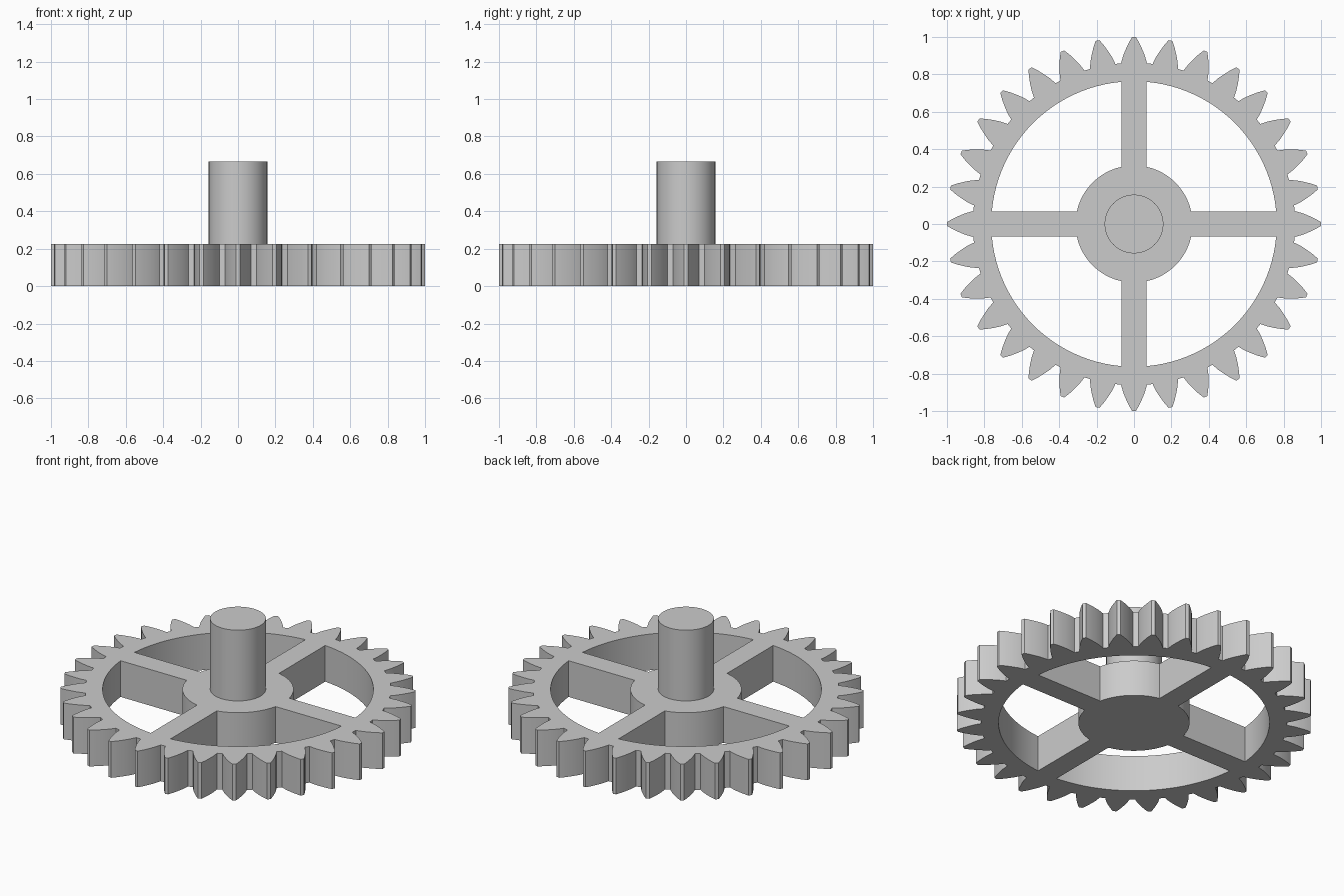
import bpy
import math

cube = bpy.data.objects.get("Cube")
if cube:
    bpy.data.objects.remove(cube, do_unlink=True)

TEETH = 32
THICK = 0.225
RIM_R, HUB_R, SPOKE_HALF = 0.763, 0.313, 0.068
SHAFT_R, SHAFT_TOP = 0.157, 0.665

grey = bpy.data.materials.new("plain grey")
grey.use_nodes = True
colour = (0.6, 0.6, 0.6, 1)
grey.diffuse_color = colour
grey.node_tree.nodes["Principled BSDF"].inputs["Base Color"].default_value = colour


def turn(points, angle):
    c, s = math.cos(angle), math.sin(angle)
    return [(x * c - y * s, x * s + y * c) for x, y in points]


def arc(radius, start, end, steps):
    return [(radius * math.cos(start + (end - start) * i / steps),
             radius * math.sin(start + (end - start) * i / steps))
            for i in range(steps + 1)]


def finish(obj, name):
    obj.name = name
    obj.data.name = name
    obj.data.materials.clear()
    obj.data.materials.append(grey)
    bpy.ops.object.select_all(action='DESELECT')
    obj.select_set(True)
    bpy.context.view_layer.objects.active = obj
    bpy.ops.object.shade_smooth_by_angle(angle=math.radians(25))


# Tooth outline pointing along +x: curved flanks, blunt tip, narrow valley
flank = [(0.859, 0.069), (0.872, 0.066), (0.90, 0.058), (0.93, 0.046),
         (0.965, 0.030), (0.985, 0.019), (1.0, 0.010)]
tooth = [(x, -y) for x, y in flank] + flank[::-1]
outline = []
for i in range(TEETH):
    outline += turn(tooth, math.tau * i / TEETH)

# Window between two spokes: rim arc outside, hub arc inside
a = math.asin(SPOKE_HALF / RIM_R)
b = math.asin(SPOKE_HALF / HUB_R)
quarter = math.pi / 2
window = arc(RIM_R, a, quarter - a, 24) + arc(HUB_R, quarter - b, b, 16)

# Gear wheel: filled outline with four windows, extruded
curve = bpy.data.curves.new("gear_wheel", 'CURVE')
curve.dimensions = '2D'
curve.fill_mode = 'BOTH'
curve.extrude = THICK / 2
for loop in [outline] + [turn(window, quarter * k) for k in range(4)]:
    spline = curve.splines.new('POLY')
    spline.points.add(len(loop) - 1)
    for point, (x, y) in zip(spline.points, loop):
        point.co = (x, y, 0, 1)
    spline.use_cyclic_u = True
wheel = bpy.data.objects.new("gear_wheel", curve)
bpy.context.collection.objects.link(wheel)
wheel.location.z = THICK / 2
bpy.ops.object.select_all(action='DESELECT')
wheel.select_set(True)
bpy.context.view_layer.objects.active = wheel
bpy.ops.object.convert(target='MESH')
wheel = bpy.context.view_layer.objects.active

# Weld the caps to the walls
bpy.ops.object.mode_set(mode='EDIT')
bpy.ops.mesh.select_all(action='SELECT')
bpy.ops.mesh.remove_doubles(threshold=0.0005)
bpy.ops.mesh.normals_make_consistent(inside=False)
bpy.ops.object.mode_set(mode='OBJECT')
finish(wheel, "gear_wheel")

# Shaft standing on the hub
bpy.ops.mesh.primitive_cylinder_add(
    vertices=64, radius=SHAFT_R, depth=SHAFT_TOP - THICK,
    location=(0, 0, (SHAFT_TOP + THICK) / 2))
finish(bpy.context.object, "shaft")
